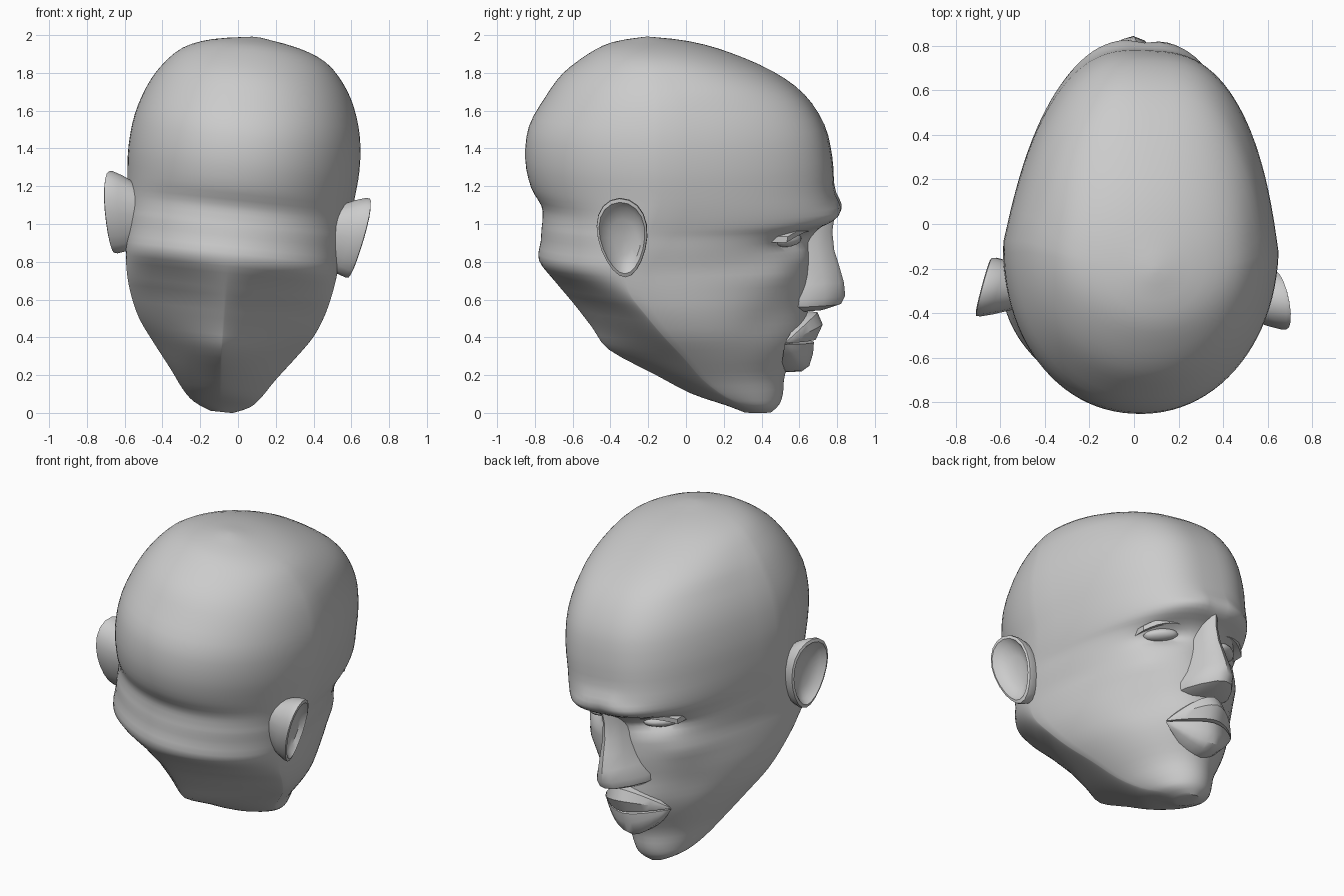
import bpy, bmesh, math
from mathutils import Matrix

cube = bpy.data.objects.get("Cube")
if cube:
    bpy.data.objects.remove(cube, do_unlink=True)

GREY = (0.6, 0.6, 0.6, 1)
mat = bpy.data.materials.new("plain grey")
mat.use_nodes = True
mat.diffuse_color = GREY
mat.node_tree.nodes["Principled BSDF"].inputs["Base Color"].default_value = GREY

# Slight roll and turn shared by every part
POSE = (Matrix.Translation((0, 0, 1)) @ Matrix.Rotation(math.radians(-2.5), 4, 'Z')
        @ Matrix.Rotation(math.radians(6), 4, 'Y') @ Matrix.Translation((0, 0, -1)))


def loft(name, rows, caps=True, angle=40, mirror=False):
    """Skin a list of closed point rows into one smooth-shaded object."""
    bm = bmesh.new()
    grid = [[bm.verts.new(p) for p in row] for row in rows]
    n = len(rows[0])
    for a, b in zip(grid, grid[1:]):
        for i in range(n):
            j = (i + 1) % n
            bm.faces.new((a[i], a[j], b[j], b[i]))
    if caps:
        bm.faces.new(grid[0][::-1])
        bm.faces.new(grid[-1])
    if mirror:
        bm.transform(Matrix.Scale(-1, 4, (1, 0, 0)))
    bmesh.ops.remove_doubles(bm, verts=bm.verts, dist=1e-4)
    bmesh.ops.recalc_face_normals(bm, faces=bm.faces)
    bm.transform(POSE)
    mesh = bpy.data.meshes.new(name)
    bm.to_mesh(mesh)
    bm.free()
    mesh.materials.append(mat)
    ob = bpy.data.objects.new(name, mesh)
    bpy.context.collection.objects.link(ob)
    bpy.ops.object.select_all(action='DESELECT')
    ob.select_set(True)
    bpy.context.view_layer.objects.active = ob
    bpy.ops.object.shade_smooth_by_angle(angle=math.radians(angle))


# Outline of the head: z, back y, widest y, front y, half width
OUTLINE = [
    (0.00, .30, .38, .45, .06),
    (0.04, .20, .33, .49, .15),
    (0.10, .02, .22, .51, .21),
    (0.20, -.17, .10, .52, .28),
    (0.33, -.41, .00, .57, .38),
    (0.45, -.50, -.10, .61, .465),
    (0.58, -.60, -.20, .64, .52),
    (0.70, -.70, -.28, .66, .55),
    (0.81, -.78, -.28, .66, .565),
    (0.91, -.77, -.22, .665, .575),
    (0.98, -.765, -.19, .71, .58),
    (1.03, -.76, -.16, .785, .585),
    (1.10, -.765, -.13, .80, .595),
    (1.20, -.82, -.10, .785, .605),
    (1.35, -.85, -.10, .775, .615),
    (1.52, -.83, -.10, .735, .60),
    (1.68, -.74, -.10, .63, .55),
    (1.80, -.65, -.12, .47, .48),
    (1.90, -.52, -.15, .25, .38),
    (1.96, -.40, -.18, .05, .23),
    (1.995, -.22, -.20, -.18, .02),
]
# Section shape by height: z, back roundness, front roundness, narrowing to the front
SHAPE = [(0, 2, 2, 0), (.12, 1.4, 2, 0), (.3, 1.15, 2, 0), (.58, 1.2, 2, .02), (.7, 1.4, 2.2, .1),
         (.81, 1.9, 2.5, .2), (1.0, 2.05, 2.9, .26), (1.68, 2.1, 2.9, .26), (1.9, 2, 2.2, .08), (2, 2, 2, 0)]

# Soft facial relief on both sides: x, z, depth along y, spread in x, spread in z
RELIEF = [
    (.23, .93, -.075, .12, .055),  # eye sockets
    (.17, 1.06, .02, .13, .035),   # brows
    (.36, .76, .03, .10, .08),     # cheekbones
    (.33, .50, -.02, .09, .10),    # cheek hollows
    (.06, .42, .035, .14, .12),    # mouth mound
    (.06, 1.10, .02, .09, .05),    # brow centre
]


def spline(rows, steps):
    """Catmull-Rom interpolation through a table."""
    out = []
    for i in range(len(rows) - 1):
        quad = rows[max(i - 1, 0)], rows[i], rows[i + 1], rows[min(i + 2, len(rows) - 1)]
        for k in range(steps):
            t = k / steps
            out.append([b + .5 * t * (c - a + t * (2 * a - 5 * b + 4 * c - d + t * (3 * (b - c) + d - a)))
                        for a, b, c, d in zip(*quad)])
    return out + [list(rows[-1])]


def shape_at(z):
    for a, b in zip(SHAPE, SHAPE[1:]):
        if z <= b[0]:
            t = max(0, (z - a[0]) / (b[0] - a[0]))
            return [p + (q - p) * t for p, q in zip(a[1:], b[1:])]


def power(v, e):
    return math.copysign(abs(v) ** (2 / e), v)


def head_ring(z, back, mid, front, w, n=96):
    eb, ef, taper = shape_at(z)
    ring = []
    for i in range(n):
        t = 2 * math.pi * i / n
        s, c = math.sin(t), math.cos(t)
        if c > 0:
            f = power(c, ef)
            x = w * power(s, ef) * (1 - taper * f)
            y = mid + f * (front - mid)
            y += min(1, c * 2.5) * sum(
                d * math.exp(-((abs(x) - fx) / sx) ** 2 - ((z - fz) / sz) ** 2)
                for fx, fz, d, sx, sz in RELIEF)
        else:
            x = w * power(s, eb)
            y = mid + power(c, eb) * (mid - back)
        ring.append((x, y, z))
    return ring


loft("head", [head_ring(*r) for r in spline(OUTLINE, 3)], angle=35)

# Nose: z, ridge y, half width
NOSE = [(1.06, .79, .07), (.96, .775, .075), (.86, .785, .095), (.78, .81, .115), (.69, .835, .14),
        (.62, .842, .175), (.575, .82, .17), (.545, .73, .12)]
NOSE_SHAPE = [(-1, 0), (-.92, .35), (-.66, .66), (-.3, .94), (0, 1), (.3, .94), (.66, .66), (.92, .35), (1, 0)]
loft("nose", [[(w * u, .54 + (tip - .54) * h, z) for u, h in NOSE_SHAPE] for z, tip, w in NOSE])


def lip(name, section, corner):
    """Sweep a lip section across the mouth, closing to a point at each corner."""
    rows = []
    for i in range(13):
        u = -1 + i / 6
        k = 1 - abs(u) ** 1.7
        rows.append([(.24 * u, corner[0] + (y - corner[0]) * k, corner[1] + (z - corner[1]) * k)
                     for y, z in section])
    loft(name, rows, caps=False, angle=35)


lip("upper_lip", [(.62, .54), (.695, .53), (.722, .465), (.685, .385), (.60, .38)], (.53, .39))
lip("lower_lip", [(.60, .385), (.675, .37), (.67, .31), (.65, .245), (.61, .215), (.50, .21)], (.53, .385))

# Ear rings: scale, outward offset
EAR = [(.70, -.12), (.92, -.02), (1.0, .03), (.99, .05), (.90, .055), (.76, .025), (.45, .005), (.1, .0)]


def ear_ring(scale, out, n=20):
    ring = []
    for i in range(n):
        a = 2 * math.pi * i / n
        dz = .215 * math.sin(a) * scale
        dy = .13 * math.cos(a) * scale * (1 + .22 * math.sin(a))
        ring.append((.61 + out + .16 * dz - .22 * dy, -.308 + dy - .06 * dz, .995 + dz))
    return ring


def eye_ring(phi, n=16):
    ring = []
    for i in range(n):
        a = 2 * math.pi * i / n
        u = math.sin(phi) * math.cos(a)
        ring.append((.235 + .09 * u, .545 + .06 * math.cos(phi) - .045 * u,
                     .94 + .037 * math.sin(phi) * math.sin(a)))
    return ring


# Upper eyelid: a thin drooping fold above the eye
lid = []
for i in range(9):
    u = -1 + i / 4
    x, y, z = .235 + .125 * u, .595 - .055 * u - .035 * u * u, .98 - .03 * u * u - .01 * u
    lid.append([(x, y - .06, z + .035), (x, y + .05, z + .03), (x, y + .045, z), (x, y - .06, z)])

# Paired parts
for mirror, label in ((False, "left"), (True, "right")):
    loft(label + "_ear", [ear_ring(*r) for r in EAR], mirror=mirror)
    loft(label + "_eye", [eye_ring(math.pi * (k + .15) / 8.3) for k in range(9)], mirror=mirror)
    loft(label + "_eyelid", lid, mirror=mirror)
